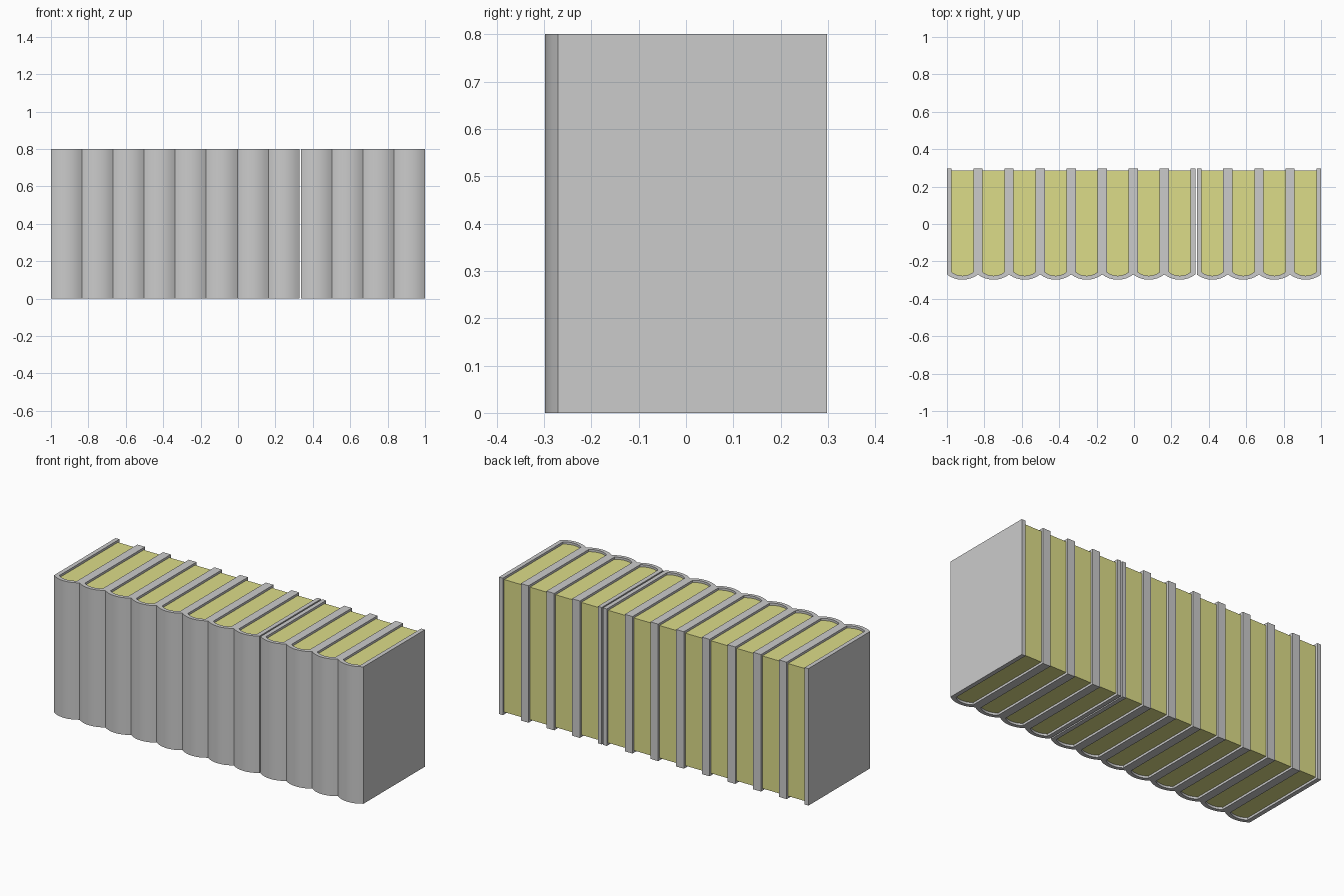
import bpy, bmesh, math

if "Cube" in bpy.data.objects:
    bpy.data.objects.remove(bpy.data.objects["Cube"])

WIDTH, HEIGHT = 0.166, 0.8       # one book
BACK, SHOULDER, SPINE = 0.298, -0.27, -0.298
BOARD, INSET = 0.025, 0.013      # cover thickness, page recess
SEGS = 8

paper = bpy.data.materials.new("paper")
paper.diffuse_color = (0.72, 0.72, 0.25, 1)
paper.use_nodes = True
paper.node_tree.nodes["Principled BSDF"].inputs["Base Color"].default_value = paper.diffuse_color


def arc(half, y_side, y_mid):
    """Points of a shallow arc from -half to +half bulging to the front."""
    sag = y_side - y_mid
    r = (half * half + sag * sag) / (2 * sag)
    a = math.asin(half / r)
    return [(r * math.sin(t), y_mid + r - r * math.cos(t))
            for t in (-a + 2 * a * i / SEGS for i in range(SEGS + 1))]


def extrude_profile(name, profile, z0, z1, material=None):
    bm = bmesh.new()
    face = bm.faces.new([bm.verts.new((x, y, z0)) for x, y in profile])
    top = bmesh.ops.extrude_face_region(bm, geom=[face])["geom"]
    bmesh.ops.translate(bm, vec=(0, 0, z1 - z0),
                        verts=[v for v in top if isinstance(v, bmesh.types.BMVert)])
    bmesh.ops.recalc_face_normals(bm, faces=bm.faces)
    mesh = bpy.data.meshes.new(name)
    bm.to_mesh(mesh)
    bm.free()
    if material:
        mesh.materials.append(material)
    obj = bpy.data.objects.new(name, mesh)
    bpy.context.collection.objects.link(obj)
    bpy.ops.object.select_all(action='DESELECT')
    obj.select_set(True)
    bpy.context.view_layer.objects.active = obj
    bpy.ops.object.shade_smooth_by_angle(angle=math.radians(20))
    return obj


# Cover: U-shaped section with a rounded spine
half = WIDTH / 2
inner = half - BOARD
outer_arc = arc(half, SHOULDER, SPINE)
inner_arc = arc(inner, SHOULDER + 0.013, SPINE + 0.021)
cover_profile = ([(-half, BACK)] + outer_arc + [(half, BACK), (inner, BACK)]
                 + inner_arc[::-1] + [(-inner, BACK)])

# Page block: fills the cover, recessed at top, bottom and fore edge
page_profile = [(-inner, BACK - INSET)] + inner_arc + [(inner, BACK - INSET)]

cover = extrude_profile("book_cover", cover_profile, 0, HEIGHT)
pages = extrude_profile("book_pages", page_profile, INSET, HEIGHT - INSET, paper)

# Row of twelve books, with a small gap after the eighth
for i in range(12):
    x = -1 + half + i * WIDTH + (0.008 if i >= 8 else 0)
    for part in (cover, pages):
        obj = part
        if i:
            obj = part.copy()
            bpy.context.collection.objects.link(obj)
        obj.name = f"{part.data.name}_{i + 1}"
        obj.location.x = x
